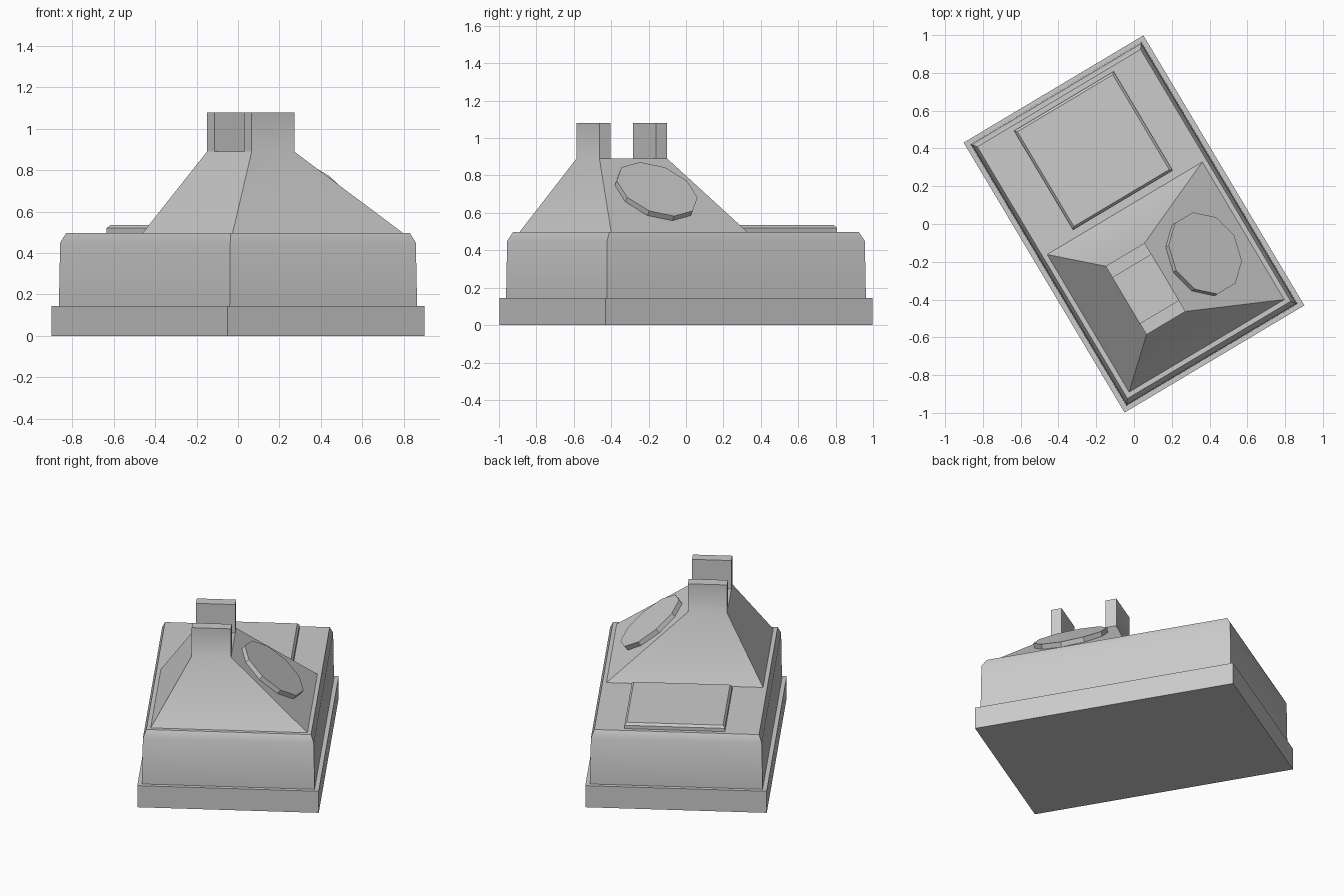
import bpy, bmesh, math
from mathutils import Matrix, Vector

cube = bpy.data.objects.get("Cube")
if cube:
    bpy.data.objects.remove(cube, do_unlink=True)

TURN = math.radians(30.8)  # the whole model is turned on its footprint

grey = bpy.data.materials.new("plain grey")
grey.use_nodes = True
grey.diffuse_color = (0.6, 0.6, 0.6, 1)
grey.node_tree.nodes["Principled BSDF"].inputs["Base Color"].default_value = (0.6, 0.6, 0.6, 1)


def finish(name, bm):
    """Turn a bmesh into a shaded, rotated object."""
    bmesh.ops.recalc_face_normals(bm, faces=bm.faces)
    bm.transform(Matrix.Rotation(TURN, 4, "Z"))
    mesh = bpy.data.meshes.new(name)
    bm.to_mesh(mesh)
    bm.free()
    mesh.materials.append(grey)
    obj = bpy.data.objects.new(name, mesh)
    bpy.context.collection.objects.link(obj)
    bpy.ops.object.select_all(action="DESELECT")
    obj.select_set(True)
    bpy.context.view_layer.objects.active = obj
    bpy.ops.object.shade_smooth_by_angle(angle=math.radians(30))
    return obj


def rect_ring(bm, cx, cy, hx, hy, z):
    return [bm.verts.new((cx + sx * hx, cy + sy * hy, z))
            for sx, sy in ((-1, -1), (1, -1), (1, 1), (-1, 1))]


def bridge(bm, low, high):
    n = len(low)
    for i in range(n):
        j = (i + 1) % n
        bm.faces.new((low[i], low[j], high[j], high[i]))


def stacked_box(name, centre, levels):
    """Closed box through rectangles given as (half x, half y, z)."""
    bm = bmesh.new()
    rings = [rect_ring(bm, *centre, *level) for level in levels]
    for low, high in zip(rings, rings[1:]):
        bridge(bm, low, high)
    bm.faces.new(rings[0])
    bm.faces.new(rings[-1])
    return finish(name, bm)


# Plinth, chamfered body and raised plate
stacked_box("plinth", (0, 0), [(0.554, 0.832, 0), (0.554, 0.832, 0.145)])
stacked_box("body", (0, 0),
            [(0.527, 0.806, 0.14), (0.522, 0.802, 0.45), (0.503, 0.776, 0.498)])
stacked_box("raised_plate", (0.014, 0.444),
            [(0.307, 0.305, 0.49), (0.307, 0.305, 0.52), (0.294, 0.292, 0.535)])

# Sloped hood with two upright prongs, made in one mesh
X0, X1 = -0.243, -0.003
ROWS = (-0.537, -0.468, -0.186, -0.115)
HOOD_Z, PRONG_Z = 0.89, 1.08
bm = bmesh.new()
base = rect_ring(bm, 0.001, -0.327, 0.48, 0.425, 0.496)
left = [bm.verts.new((X0, y, HOOD_Z)) for y in ROWS]
right = [bm.verts.new((X1, y, HOOD_Z)) for y in ROWS]
bm.faces.new(base)
bm.faces.new((base[0], base[1], right[0], left[0]))
bm.faces.new((base[2], base[3], left[3], right[3]))
bm.faces.new([base[1], base[2]] + right[::-1])
bm.faces.new([base[3], base[0]] + left)
bm.faces.new((left[1], right[1], right[2], left[2]))
for a in (0, 2):
    foot = [left[a], right[a], right[a + 1], left[a + 1]]
    tip = [bm.verts.new((v.co.x, v.co.y, PRONG_Z)) for v in foot]
    bridge(bm, foot, tip)
    bm.faces.new(tip)
finish("hood_with_prongs", bm)

# Ten-sided disc lying on the hood's long slope
normal = Vector((0.627, 0, 0.78)).normalized()
uphill = Vector((-normal.z, 0, normal.x))
top_centre = Vector((0.245, -0.326, 0.727))
depth = 0.04
frame = Matrix((uphill, normal.cross(uphill), normal)).transposed().to_4x4()
bm = bmesh.new()
bmesh.ops.create_cone(bm, cap_ends=True, segments=10, radius1=0.23, radius2=0.23,
                      depth=depth)
# Align a corner with the uphill direction
first = max((v for v in bm.verts), key=lambda v: v.co.x)
bm.transform(Matrix.Rotation(-math.atan2(first.co.y, first.co.x), 4, "Z"))
bm.transform(Matrix.Translation(top_centre - normal * depth / 2) @ frame)
finish("slope_disc", bm)
